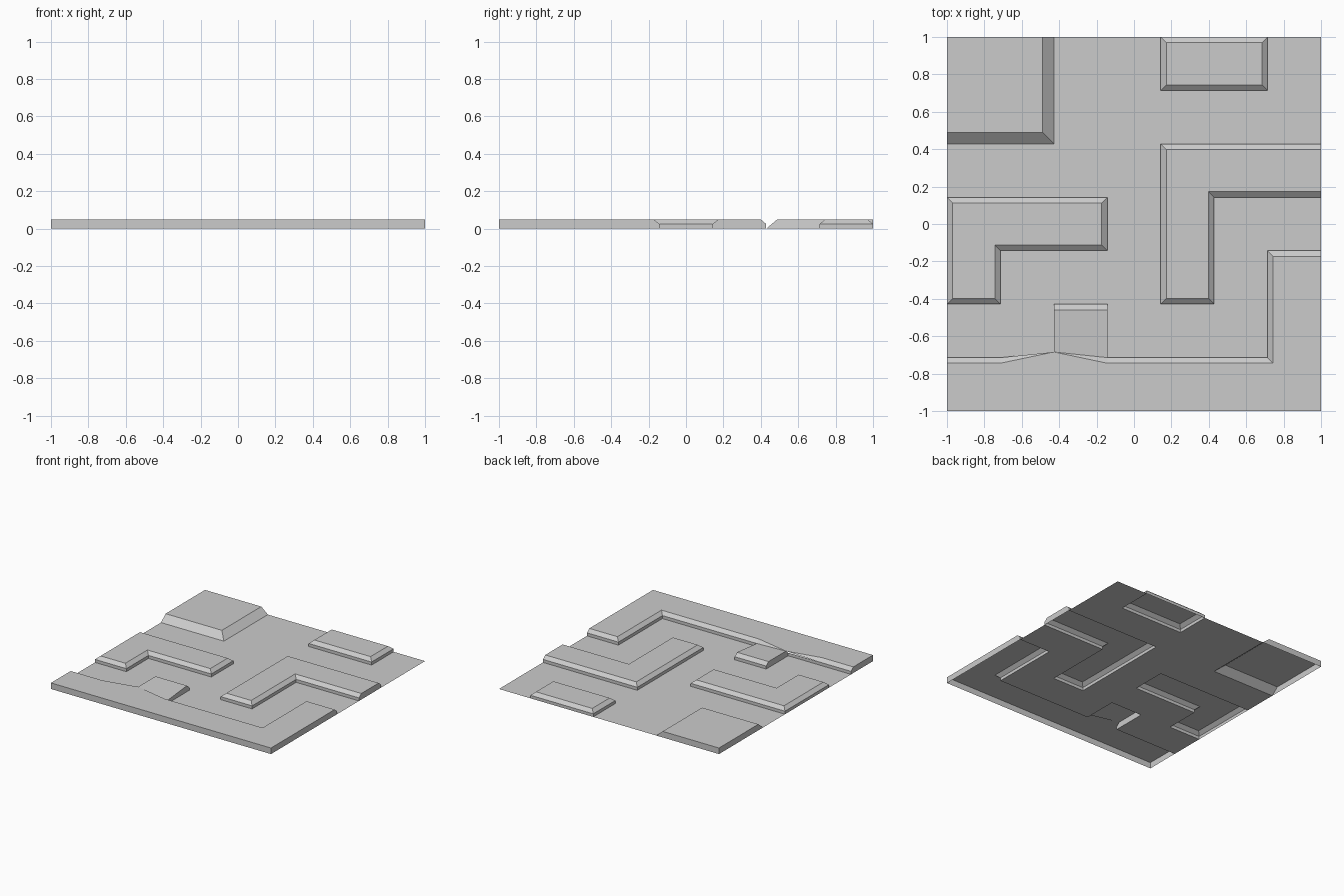
import bpy, bmesh
from mathutils import Vector

if "Cube" in bpy.data.objects:
    bpy.data.objects.remove(bpy.data.objects["Cube"])

H, W, C = 0.05, 0.025, 0.03      # height, wall height, chamfer width
U = 2 / 7                        # tile is laid out on a 7 x 7 grid


def g(i):
    return -1 + i * U


def make_object(name, faces):
    bm = bmesh.new()
    for f in faces:
        bm.faces.new([bm.verts.new(p) for p in f])
    bmesh.ops.remove_doubles(bm, verts=bm.verts, dist=1e-4)
    mesh = bpy.data.meshes.new(name)
    bm.to_mesh(mesh)
    bm.free()
    ob = bpy.data.objects.new(name, mesh)
    bpy.context.collection.objects.link(ob)
    return ob


def plateau(name, cells, flush=(), wall=W, width=C, no_wall=(), no_slope=()):
    """Hollow raised shape; outline in grid units, counter-clockwise.
    Edges listed in flush are straight up with no chamfer."""
    pts = [Vector((g(x), g(y))) for x, y in cells]
    n = len(pts)
    shift = []
    for i in range(n):
        d = (pts[(i + 1) % n] - pts[i]).normalized()
        shift.append(Vector((-d.y, d.x)) * (0 if i in flush else width))
    top = []
    for i in range(n):
        a, b = shift[i - 1], shift[i]
        top.append(pts[i] + (b if (a - b).length < 1e-6 else a + b))
    faces = [[(*p, H) for p in top]]
    for i in range(n):
        j = (i + 1) % n
        p, q, s, t = pts[i], pts[j], top[j], top[i]
        if wall > 0 and i not in no_wall:
            faces.append([(*p, 0), (*q, 0), (*q, wall), (*p, wall)])
        if i not in no_slope:
            faces.append([(*p, wall), (*q, wall), (*s, H), (*t, H)])
    return make_object(name, faces)


# Ground sheet, open beneath the raised parts (rows run back to front)
layout = ["##..##.", "##.....", "....###", "###.#..",
          "#...#.#", "..#...#", "#######"]
floor = []
for r, row in enumerate(layout):
    for c, ch in enumerate(row):
        if ch == ".":
            y = 6 - r
            floor.append([(g(c), g(y), 0), (g(c + 1), g(y), 0),
                          (g(c + 1), g(y + 1), 0), (g(c), g(y + 1), 0)])
make_object("floor", floor)

# Raised parts
plateau("sloped_corner_block", [(0, 5), (2, 5), (2, 7), (0, 7)],
        flush=(2, 3), wall=0, width=0.06)
plateau("back_block", [(4, 6), (6, 6), (6, 7), (4, 7)])
plateau("left_angle_block",
        [(0, 2), (1, 2), (1, 3), (3, 3), (3, 4), (0, 4)])
plateau("right_angle_block",
        [(4, 2), (5, 2), (5, 4), (7, 4), (7, 5), (4, 5)], flush=(3,))
plateau("front_band",
        [(0, 0), (7, 0), (7, 3), (6, 3), (6, 1), (3, 1), (2, 1), (1, 1), (0, 1)],
        flush=(0, 1, 8), no_wall=(5,), no_slope=(5, 6))

# Stub growing out of the band, with its uneven joining face
xl, xr, y0, y1 = g(2), g(3), g(1), g(2)
ym, yt, yb = y0 + C, y1 - C, y0 - C
make_object("stub", [
    [(xl, ym, H), (xr, y0, W), (xr, yt, H), (xl, yt, H)],
    [(xl, yt, H), (xr, yt, H), (xr, y1, W), (xl, y1, W)],
    [(xr, y1, 0), (xl, y1, 0), (xl, y1, W), (xr, y1, W)],
    [(xr, y0, 0), (xr, y1, 0), (xr, y1, W), (xr, yt, H), (xr, y0, W)],
    [(xl, y1, 0), (xl, y0, 0), (xl, y0, W), (xl, ym, H), (xl, yt, H), (xl, y1, W)],
    [(g(1), yb, H), (xl, ym, H), (g(1), y0, W)],
    [(g(1), yb, H), (xr, yb, H), (xl, ym, H)],
    [(xr, yb, H), (xr, y0, W), (xl, ym, H)],
])
